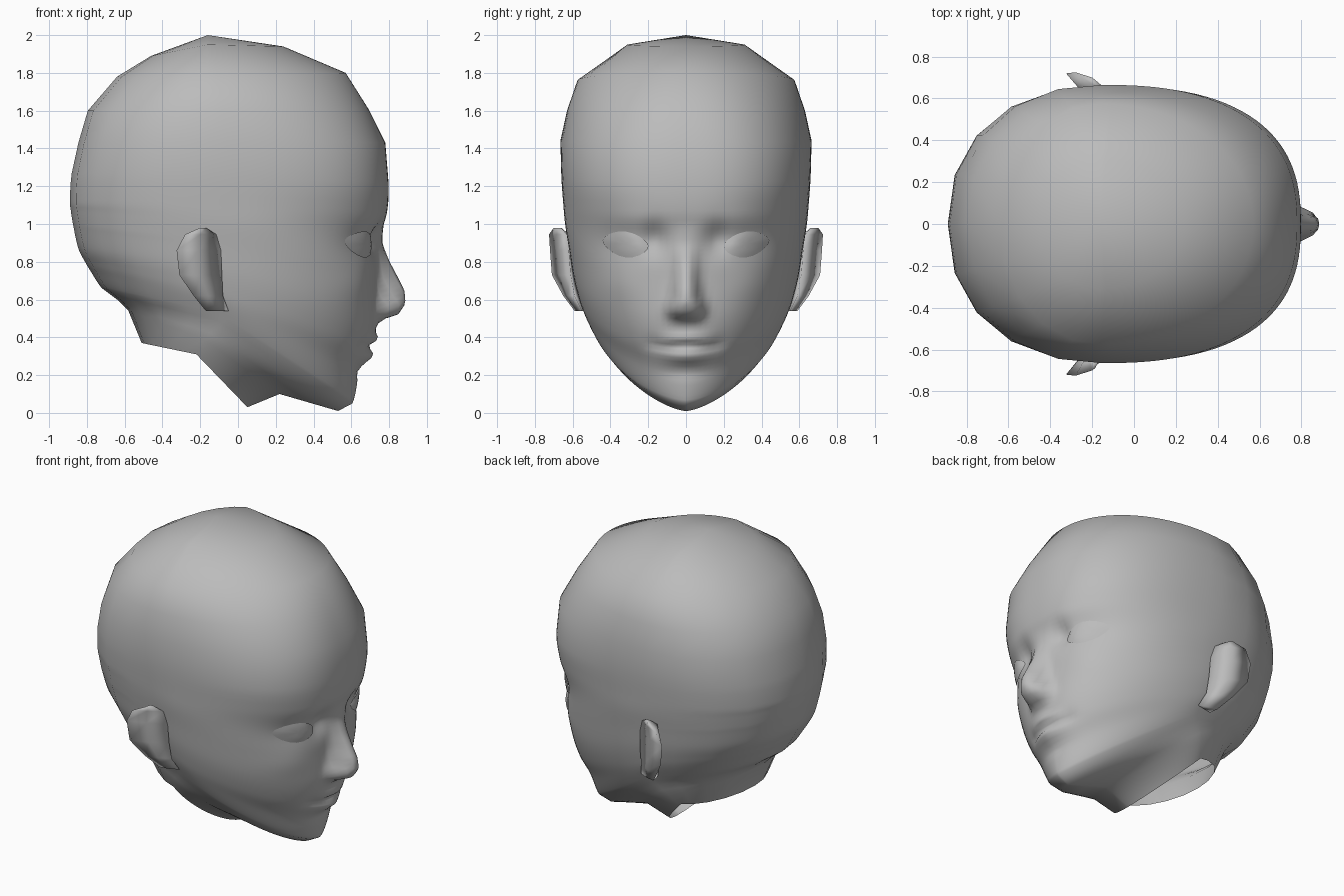
import bpy, math
from mathutils import Vector
from mathutils.bvhtree import BVHTree

if "Cube" in bpy.data.objects:
    bpy.data.objects.remove(bpy.data.objects["Cube"])

skin = bpy.data.materials.new("clay_grey")
skin.diffuse_color = (0.5, 0.5, 0.5, 1)
skin.use_nodes = True
skin.node_tree.nodes["Principled BSDF"].inputs["Base Color"].default_value = skin.diffuse_color


def make(name, verts, faces):
    me = bpy.data.meshes.new(name)
    me.from_pydata(verts, [], faces)
    me.materials.append(skin)
    me.shade_smooth()
    ob = bpy.data.objects.new(name, me)
    bpy.context.collection.objects.link(ob)
    return ob


def lerp_table(table, v):
    for (a, p), (b, q) in zip(table, table[1:]):
        if a <= v <= b:
            return p + (q - p) * (v - a) / (b - a)
    return table[0][1] if v < table[0][0] else table[-1][1]


# Tilted rings: front x, z / side x, y, z / back x, z / front roundness
RINGS = [
    (.05, .03, -.22, .37, .31, -.51, .37, 1.6),   # neck opening
    (.22, .10, -.18, .44, .39, -.58, .54, 1.6),   # throat
    (.53, .01, -.12, .48, .46, -.64, .60, 1.5),   # jaw line
    (.605, .05, -.10, .515, .52, -.72, .66, 1.6),  # chin
    (.645, .22, -.10, .555, .60, -.78, .75, 1.8),
    (.70, .34, -.10, .578, .67, -.81, .80, 1.95),
    (.735, .50, -.10, .60, .76, -.845, .87, 2.1),
    (.74, .72, -.10, .62, .88, -.87, .98, 2.25),
    (.752, .92, -.10, .64, 1.0, -.885, 1.07, 2.3),
    (.79, 1.07, -.12, .65, 1.11, -.89, 1.13, 2.42),
    (.797, 1.22, -.14, .66, 1.25, -.88, 1.27, 2.55),
    (.78, 1.43, -.15, .665, 1.44, -.845, 1.43, 2.45),
    (.69, 1.61, -.16, .63, 1.60, -.795, 1.60, 2.25),
    (.57, 1.80, -.16, .575, 1.76, -.64, 1.78, 2.05),
    (.24, 1.94, -.16, .31, 1.95, -.46, 1.89, 2.0),
]
SUB = [1, 2, 2, 7, 5, 7, 9, 8, 6, 3, 1, 1, 1, 1]
# Roundness of the back of the head by side height
BACK = [(.3, 2.0), (.45, 2.0), (.9, 2.3), (1.4, 2.3), (1.65, 2.1), (1.95, 2.0)]
NOSE = [(.44, 0), (.49, .015), (.52, .11), (.58, .148), (.65, .142),
        (.72, .105), (.80, .06), (.89, .018), (1.0, 0)]
NOSE_W = [(.4, .075), (.6, .07), (.72, .058), (1.1, .058)]
# Soft face bumps: y, z, y radius, z radius, height
BUMPS = [
    (.072, .555, .03, .045, .045),   # nostril wings
    (.165, .92, .06, .08, -.042),    # inner eye sockets
    (.32, .90, .13, .08, -.015),     # eye sockets
    (.25, 1.03, .14, .045, .004),    # brows
    (0, .395, .11, .028, .024),      # upper lip
    (0, .352, .15, .012, -.026),     # mouth line
    (0, .300, .11, .034, .03),       # lower lip
    (0, .215, .12, .03, -.012),      # chin hollow
    (.17, .37, .04, .04, -.012),     # mouth corners
    (.36, .68, .12, .10, .012),      # cheeks
]


def sculpt(x, y, z):
    """Push the front of the head out or in to shape the face."""
    if x < .25 or z > 1.2:
        return x
    a = abs(y)
    d = lerp_table(NOSE, z) * math.exp(-(a / lerp_table(NOSE_W, z)) ** 3)
    for by, bz, ry, rz, h in BUMPS:
        d += h * math.exp(-((a - by) / ry) ** 2 - ((z - bz) / rz) ** 2)
    return x + d


# Angles round one side: close together on the face, broad facets behind
NF = 28
half = [math.pi / 2 * (i / NF) ** 1.15 for i in range(NF)]
half += [math.radians(a) for a in (90, 105, 124, 143, 162, 180)]
angles = half + [-t for t in reversed(half[1:-1])]
N = len(angles)


def ring(r):
    xf, zf, xs, ys, zs, xb, zb, nf = r
    pts = []
    for t in angles:
        c, s = math.cos(t), math.sin(t)
        n = nf if c > 0 else lerp_table(BACK, zs)
        k = abs(c) ** (2 / n)
        y = math.copysign(ys * abs(s) ** (2 / n), s)
        ex, ez = (xf, zf) if c > 0 else (xb, zb)
        x, z = xs + (ex - xs) * k, zs + (ez - zs) * k
        pts.append((sculpt(x, y, z), y, z))
    return pts


def between(i, t):
    """Ring between two key rings: straight under the jaw, curved above."""
    a, b = RINGS[i], RINGS[i + 1]
    if i < 3:
        return [p + (q - p) * t for p, q in zip(a, b)]
    o, e = RINGS[i - 1], RINGS[min(i + 2, len(RINGS) - 1)]
    return [.5 * (2 * p + (q - m) * t + (2 * m - 5 * p + 4 * q - w) * t * t
                  + (3 * p - m - 3 * q + w) * t ** 3)
            for m, p, q, w in zip(o, a, b, e)]


# Head shell, open at the neck
rows = [ring(between(i, k / n)) for i, n in enumerate(SUB) for k in range(n)]
rows.append(ring(RINGS[-1]))
verts = [p for row in rows for p in row]
faces = []
for r in range(len(rows) - 1):
    for i in range(N):
        j = (i + 1) % N
        faces.append((r * N + i, r * N + j, (r + 1) * N + j, (r + 1) * N + i))
verts.append((-.16, 0, 2.0))
last = (len(rows) - 1) * N
for i in range(N):
    faces.append((last + i, last + (i + 1) % N, len(verts) - 1))
make("head", verts, faces)
tree = BVHTree.FromPolygons([Vector(v) for v in verts], faces)


# Almond eyes laid over the sockets
def eye(side):
    v, f, seg, rad = [], [], 20, 4
    for k in range(rad + 1):
        q = k / rad
        for i in range(seg):
            t = 2 * math.pi * i / seg
            c, s = math.cos(t), math.sin(t)
            y = .32 + .122 * q * c
            z = .898 + q * (.062 * s if s > 0 else .075 * s) * (1 - .25 * c * c) + .015 * q * c
            hit = tree.ray_cast(Vector((2, side * y, z)), Vector((-1, 0, 0)))[0]
            v.append((hit.x + .008 + .018 * (1 - q * q), side * y, z))
    for k in range(rad):
        for i in range(seg):
            j = (i + 1) % seg
            quad = [k * seg + i, (k + 1) * seg + i, (k + 1) * seg + j, k * seg + j]
            if k == 0:
                quad = [0, seg + i, seg + j]
            f.append(quad if side > 0 else quad[::-1])
    return v, f


# Ear rows: z / front x, y / rim x, y / back root x, y
EAR = [
    (.98, -.17, .66, -.20, .70, -.19, .66),
    (.945, -.115, .63, -.28, .725, -.22, .62),
    (.86, -.09, .62, -.325, .72, -.23, .61),
    (.73, -.085, .61, -.31, .71, -.22, .59),
    (.62, -.08, .59, -.235, .65, -.19, .56),
    (.54, -.05, .55, -.17, .59, -.16, .53),
]


def ear(side):
    v, f = [], []
    for z, fx, fy, rx, ry, bx, by in EAR:
        mx, my = (fx + rx) / 2, (fy + ry) / 2 + .008
        for x, y in ((fx, fy), (mx, my), (rx, ry), (bx, by)):
            v.append((x, side * y, z))
    for r in range(len(EAR) - 1):
        for i in range(4):
            j = (i + 1) % 4
            q = [r * 4 + i, r * 4 + j, r * 4 + 4 + j, r * 4 + 4 + i]
            f.append(q if side < 0 else q[::-1])
    n = len(v)
    caps = [[3, 2, 1, 0], [n - 4, n - 3, n - 2, n - 1]]
    f += caps if side < 0 else [c[::-1] for c in caps]
    return v, f


for side, label in ((-1, "right"), (1, "left")):
    make(label + "_eye", *eye(side))
    make(label + "_ear", *ear(side))
